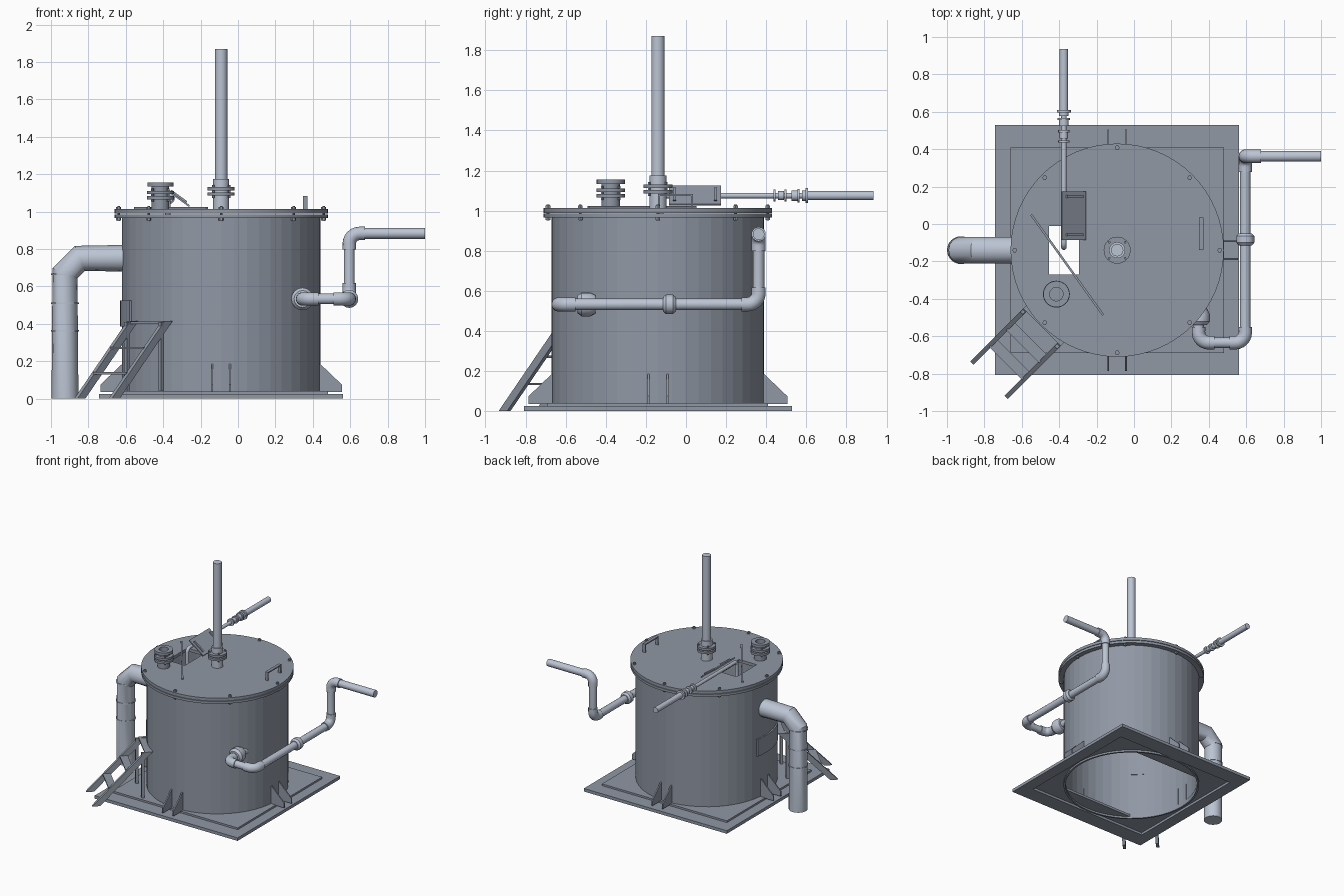
import bpy, bmesh, math
from mathutils import Vector, Matrix

if "Cube" in bpy.data.objects:
    bpy.data.objects.remove(bpy.data.objects["Cube"])

CX, CY = -0.09, -0.14          # tank axis


def material(name, rgb):
    m = bpy.data.materials.new(name)
    m.diffuse_color = (*rgb, 1)
    m.use_nodes = True
    m.node_tree.nodes["Principled BSDF"].inputs["Base Color"].default_value = m.diffuse_color
    return m


STEEL = material('dark_steel', (.28, .315, .375))
PIPE = material('pipe_grey', (.50, .555, .655))
LIGHT = ('vent_pipe', 'vent_socket', 'outlet', 'side_pipe', 'side_elbow', 'side_nozzle',
         'side_union', 'feed')


def paint(ob):
    ob.data.materials.append(PIPE if ob.name.startswith(LIGHT) else STEEL)


def finish(name, bm, smooth=True):
    bmesh.ops.recalc_face_normals(bm, faces=bm.faces)
    me = bpy.data.meshes.new(name)
    bm.to_mesh(me)
    bm.free()
    ob = bpy.data.objects.new(name, me)
    bpy.context.collection.objects.link(ob)
    bpy.ops.object.select_all(action='DESELECT')
    ob.select_set(True)
    bpy.context.view_layer.objects.active = ob
    if smooth:
        bpy.ops.object.shade_smooth_by_angle(angle=math.radians(30))
    paint(ob)
    return ob


def lathe(name, profile, base, axis=(0, 0, 1), n=32, closed=True, smooth=True):
    """Spin (radius, height) points round an axis through base."""
    bm = bmesh.new()
    rot = Vector((0, 0, 1)).rotation_difference(Vector(axis))
    rings = []
    for r, h in profile:
        rings.append([bm.verts.new(Vector(base) + rot @ Vector(
            (r * math.cos(2 * math.pi * i / n), r * math.sin(2 * math.pi * i / n), h)))
            for i in range(n)])
    pairs = list(zip(rings, rings[1:]))
    if closed:
        pairs.append((rings[-1], rings[0]))
    else:
        bm.faces.new(rings[0])
        bm.faces.new(rings[-1])
    for a, b in pairs:
        for i in range(n):
            j = (i + 1) % n
            bm.faces.new((a[i], a[j], b[j], b[i]))
    return finish(name, bm, smooth)


def rod(name, r, base, length, axis=(0, 0, 1), n=24):
    return lathe(name, [(r, 0), (r, length)], base, axis, n, closed=False)


def ring(name, r0, r1, z0, z1, x, y, n=32, smooth=True):
    return lathe(name, [(r0, z0), (r1, z0), (r1, z1), (r0, z1)], (x, y, 0), n=n, smooth=smooth)


def box(name, lo, hi, matrix=None):
    bm = bmesh.new()
    bmesh.ops.create_cube(bm, size=1)
    lo, hi = Vector(lo), Vector(hi)
    for v in bm.verts:
        v.co = (lo + hi) / 2 + v.co * (hi - lo)
    if matrix:
        bm.transform(matrix)
    return finish(name, bm, False)


def prism(name, pts, offset):
    bm = bmesh.new()
    f = bm.faces.new([bm.verts.new(p) for p in pts])
    ex = bmesh.ops.extrude_face_region(bm, geom=[f])
    bmesh.ops.translate(bm, verts=[g for g in ex['geom'] if isinstance(g, bmesh.types.BMVert)],
                        vec=Vector(offset))
    return finish(name, bm, False)


def pipe(name, pts, r, bend=0.0, res=6):
    """Round pipe along points, corners rounded by bend."""
    pts = [Vector(p) for p in pts]
    path = [pts[0]]
    for a, b, c in zip(pts, pts[1:], pts[2:]):
        if bend:
            p, q = b + (a - b).normalized() * bend, b + (c - b).normalized() * bend
            o = p + q - b
            for i in range(res + 1):
                t = i / res * math.pi / 2
                path.append(o + (p - o) * math.cos(t) + (q - o) * math.sin(t))
        else:
            path.append(b)
    path.append(pts[-1])
    cu = bpy.data.curves.new(name, 'CURVE')
    cu.dimensions = '3D'
    cu.bevel_depth, cu.bevel_resolution, cu.use_fill_caps = r, 5, True
    sp = cu.splines.new('POLY')
    sp.points.add(len(path) - 1)
    for s, p in zip(sp.points, path):
        s.co = (*p, 1)
    ob = bpy.data.objects.new(name, cu)
    bpy.context.collection.objects.link(ob)
    bpy.ops.object.select_all(action='DESELECT')
    ob.select_set(True)
    bpy.context.view_layer.objects.active = ob
    bpy.ops.object.convert(target='MESH')
    bpy.ops.object.shade_smooth_by_angle(angle=math.radians(30))
    paint(bpy.context.view_layer.objects.active)


def cut(ob, cutter, op='DIFFERENCE'):
    m = ob.modifiers.new('cut', 'BOOLEAN')
    m.object, m.operation, m.solver = cutter, op, 'EXACT'
    cutter.hide_render = True
    cutter.hide_set(True)


# base: open frame, upper plate with a round opening flattened front and back
lower = box('base_plate', (CX - .652, CY - .668, 0), (CX + .652, CY + .668, .025))
upper = box('base_upper_plate', (CX - .57, CY - .55, .02), (CX + .57, CY + .55, .04))
cut(lower, box('base_hole_cutter', (CX - .555, CY - .535, -.1), (CX + .555, CY + .535, .2)))
hole = box('upper_hole_cutter', (CX - .6, CY - .40, -.1), (CX + .6, CY + .40, .2))
cut(hole, rod('upper_round_cutter', .515, (CX, CY, -.05), .2, n=48), 'INTERSECT')
cut(upper, hole)
ring('tank_foot_ring', .515, .53, .005, .04, CX, CY, 48)

# tank shell, flange and lid
ring('tank_shell', .52, .53, .03, .985, CX, CY, 48, smooth=False)
ring('tank_flange', .52, .57, .965, .985, CX, CY, 64)
lid = rod('tank_lid', .57, (CX, CY, .989), .024, n=64)
cut(lid, box('lid_hole_cutter', (-.455, -.27, .9), (-.295, -.01, 1.1)))
for i in range(8):
    a = i * math.pi / 4
    x, y = CX + .548 * math.cos(a), CY + .548 * math.sin(a)
    rod('lid_bolt', .007, (x, y, .95), .08, n=8)
    for z in (.953, 1.013):
        rod('lid_nut', .013, (x, y, z), .012, n=6)

# gusset pairs on the four sides
for k in range(4):
    rot = Matrix.Rotation(k * math.pi / 2, 3, 'Z')
    for s in (-.048, .048):
        prof = [(.515, .035), (.645, .035), (.645, .075), (.53, .185), (.515, .185)]
        pts = [rot @ Vector((r, s - .005, z)) + Vector((CX, CY, 0)) for r, z in prof]
        prism('gusset', pts, rot @ Vector((0, .01, 0)))


# vertical flanged joints on the lid
def flange_pair(name, x, y, z, r0):
    for dz in (0, .028):
        ring(name + '_flange', r0, .072, z + dz, z + dz + .018, x, y)
    for i in range(4):
        a = math.pi / 4 + i * math.pi / 2
        rod(name + '_bolt', .007, (x + .06 * math.cos(a), y + .06 * math.sin(a), z - .012), .07, n=6)


rod('vent_pipe', .033, (CX, CY, 1.0), .87)
ring('vent_socket', .03, .043, 1.01, 1.175, CX, CY)
flange_pair('vent', CX, CY, 1.085, .03)
ring('inlet_neck', .036, .047, 1.0, 1.155, -.415, -.375)
flange_pair('inlet', -.415, -.375, 1.065, .038)
ring('inlet_rim', .038, .07, 1.133, 1.155, -.415, -.375)

# large mitred outlet on the left, curved patch on the shell
pipe('outlet_pipe', [(-.925, CY, 0), (-.925, CY, .67), (-.845, CY, .75), (-.59, CY, .75)], .072)
for z in (.36, .505, .66):
    ring('outlet_seam', .07, .0745, z, z + .008, -.925, CY)
arc = [math.radians(170 + 5 * i) for i in range(8)]
prism('side_patch', [(CX + r * math.cos(t), CY + r * math.sin(t), .385)
                     for r, ts in ((.541, arc), (.525, arc[::-1])) for t in ts], (0, 0, .14))

# side pipe run on the right, with thick elbows
run = [Vector(p) for p in ((.345, -.40, .533), (.345, -.635, .533), (.595, -.635, .533),
                           (.595, .362, .533), (.595, .362, .883), (1.0, .362, .883))]
pipe('side_pipe', run, .029, .05)
for a, b, c in zip(run, run[1:], run[2:]):
    p, q = b + (a - b).normalized() * .085, b + (c - b).normalized() * .085
    pipe('side_elbow', [p, b, q], .036, .055)
lathe('side_nozzle_nut', [(.045, 0), (.06, .02), (.06, .06), (.045, .09)],
      (.345, -.54, .533), (0, 1, 0), 16, False)
lathe('side_union', [(.035, 0), (.048, .015), (.048, .05), (.035, .065)],
      (.595, -.115, .533), (0, 1, 0), 16, False)

# thin feed pipe over the hatch, with unions
pipe('feed_pipe', [(-.375, .62, 1.075), (-.375, -.125, 1.075), (-.375, -.125, .95)], .014, .03)
rod('feed_outer_pipe', .023, (-.375, .60, 1.075), .335, (0, 1, 0))
for y, r, w in ((.435, .03, .012), (.458, .022, .03), (.49, .03, .012), (.525, .026, .03),
                (.555, .034, .012), (.578, .026, .02), (.595, .038, .014)):
    rod('feed_union', r, (-.375, y, 1.075), w, (0, 1, 0), 16)

# propped hatch cover, battens and edge bar
prism('hatch_cover', [(-.39, -.085, 1.118), (-.262, -.085, 1.025),
                      (-.257, -.085, 1.033), (-.385, -.085, 1.126)], (0, .26, 0))
for y in (-.065, .14):
    prism('hatch_batten', [(-.365, y, 1.108), (-.28, y, 1.046),
                           (-.27, y, 1.054), (-.355, y, 1.116)], (0, .015, 0))
a, b = Vector((-.55, .05, 1.012)), Vector((-.165, -.487, 1.012))
w = (b - a).cross(Vector((0, 0, 1))).normalized() * .006
prism('lid_bar', [a - w, b - w, b + w, a + w], (0, 0, .012))

# lid handle strap
prism('lid_handle', [(.347, y, z) for y, z in ((-.14, 1.01), (-.14, 1.083), (.035, 1.083), (.035, 1.01),
                     (.025, 1.01), (.025, 1.073), (-.13, 1.073), (-.13, 1.01))], (.024, 0, 0))

# ladder, built along local x and turned to the front left corner
M = Matrix.Translation((-.75, -.81, 0)) @ Matrix.Rotation(math.pi / 4, 4, 'Z')
for s in (-.13, .13):
    rail = [(-.035, 0), (.025, 0), (.425, .415), (.365, .415)]
    p0 = M @ Vector((0, s - .012, 0))
    prism('ladder_rail', [M @ Vector((u, s - .012, z)) for u, z in rail],
          M @ Vector((0, s + .012, 0)) - p0)
    box('ladder_post', (.34, s - .01, .03), (.36, s + .01, .41), M)
for z, u, half in ((.13, .12, .03), (.265, .25, .03), (.4, .395, .03)):
    box('ladder_tread', (u - half, -.125, z), (u + half, .125, z + .012), M)
